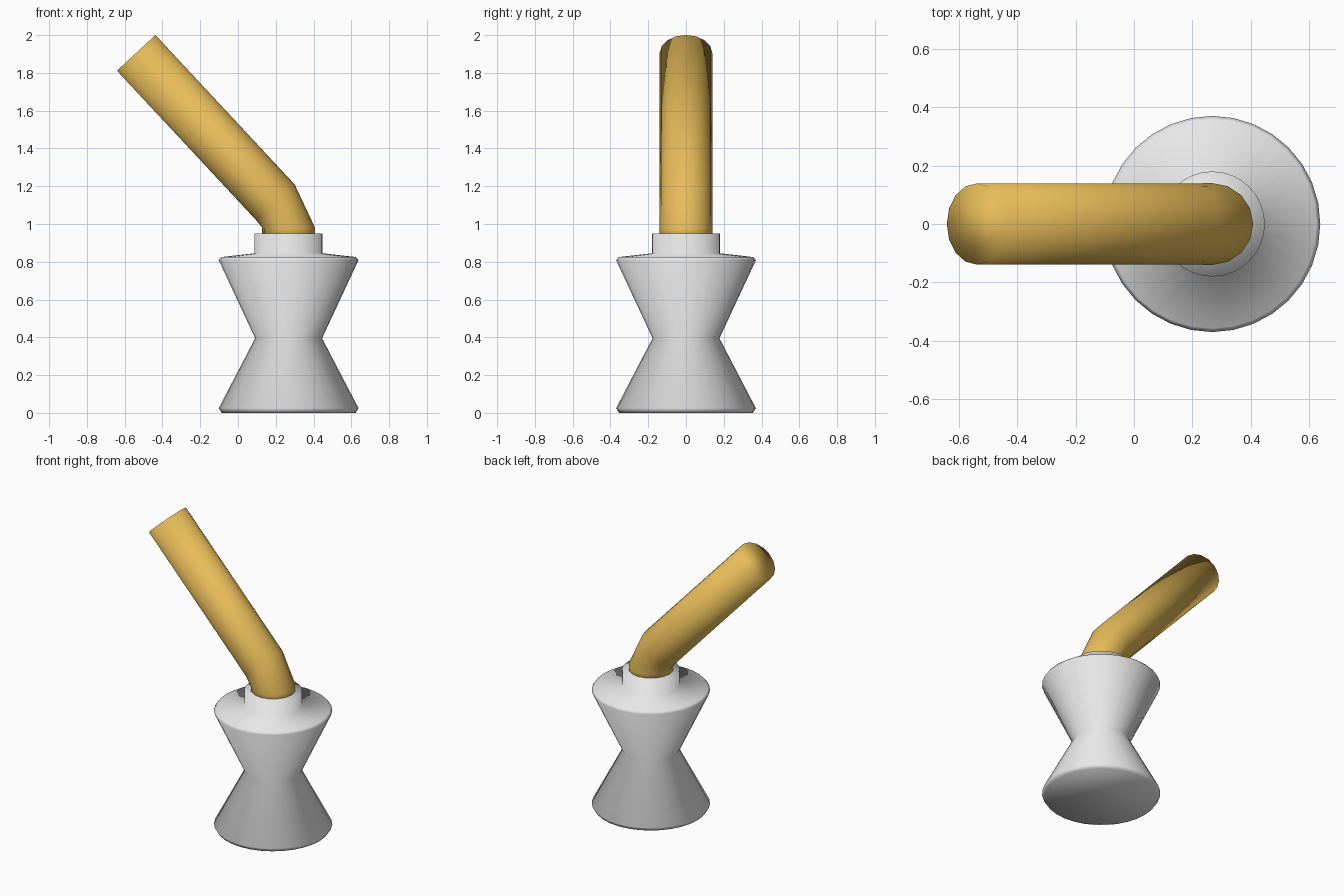
import bpy, bmesh, math
from mathutils import Vector

if "Cube" in bpy.data.objects:
    bpy.data.objects.remove(bpy.data.objects["Cube"])


def material(name, rgb):
    m = bpy.data.materials.new(name)
    m.diffuse_color = (*rgb, 1)
    m.use_nodes = True
    m.node_tree.nodes["Principled BSDF"].inputs["Base Color"].default_value = m.diffuse_color
    return m


def loft(name, rings, sides, mat):
    """Skin circles given as (centre, across direction, radius) and cap both ends."""
    bm = bmesh.new()
    loops = []
    for centre, across, radius in rings:
        u, v = Vector(across).normalized(), Vector((0, 1, 0))
        angles = [2 * math.pi * i / sides for i in range(sides)]
        loops.append([bm.verts.new(Vector(centre) + radius * (u * math.cos(a) + v * math.sin(a)))
                      for a in angles])
    for low, high in zip(loops, loops[1:]):
        for i in range(sides):
            j = (i + 1) % sides
            bm.faces.new((low[i], low[j], high[j], high[i]))
    bm.faces.new(loops[0][::-1])
    bm.faces.new(loops[-1])
    bmesh.ops.recalc_face_normals(bm, faces=bm.faces)
    for f in bm.faces:
        f.smooth = True
    mesh = bpy.data.meshes.new(name)
    bm.to_mesh(mesh)
    bm.free()
    mesh.materials.append(mat)
    ob = bpy.data.objects.new(name, mesh)
    bpy.context.collection.objects.link(ob)
    return ob


grey = material("light grey", (0.8, 0.8, 0.8))
gold = material("gold", (0.8, 0.5, 0.1))
CX = 0.268

# Hourglass base with chamfered rims and a collar on top
profile = [(0.355, 0), (0.37, 0.025), (0.177, 0.395), (0.37, 0.808),
           (0.357, 0.825), (0.18, 0.845), (0.18, 0.95)]
loft("hourglass_base", [((CX, 0, z), (1, 0, 0), r) for r, z in profile], 32, grey)

# Bent spout rising out of the collar, flat at its tip
tilt = (0.735, 0, 0.68)
loft("bent_spout", [((CX, 0, 0.90), (1, 0, 0), 0.14),
                    ((CX, 0, 0.98), (1, 0, 0), 0.14),
                    ((0.198, 0, 1.115), tilt, 0.139),
                    ((-0.539, 0, 1.906), tilt, 0.139)], 16, gold)
